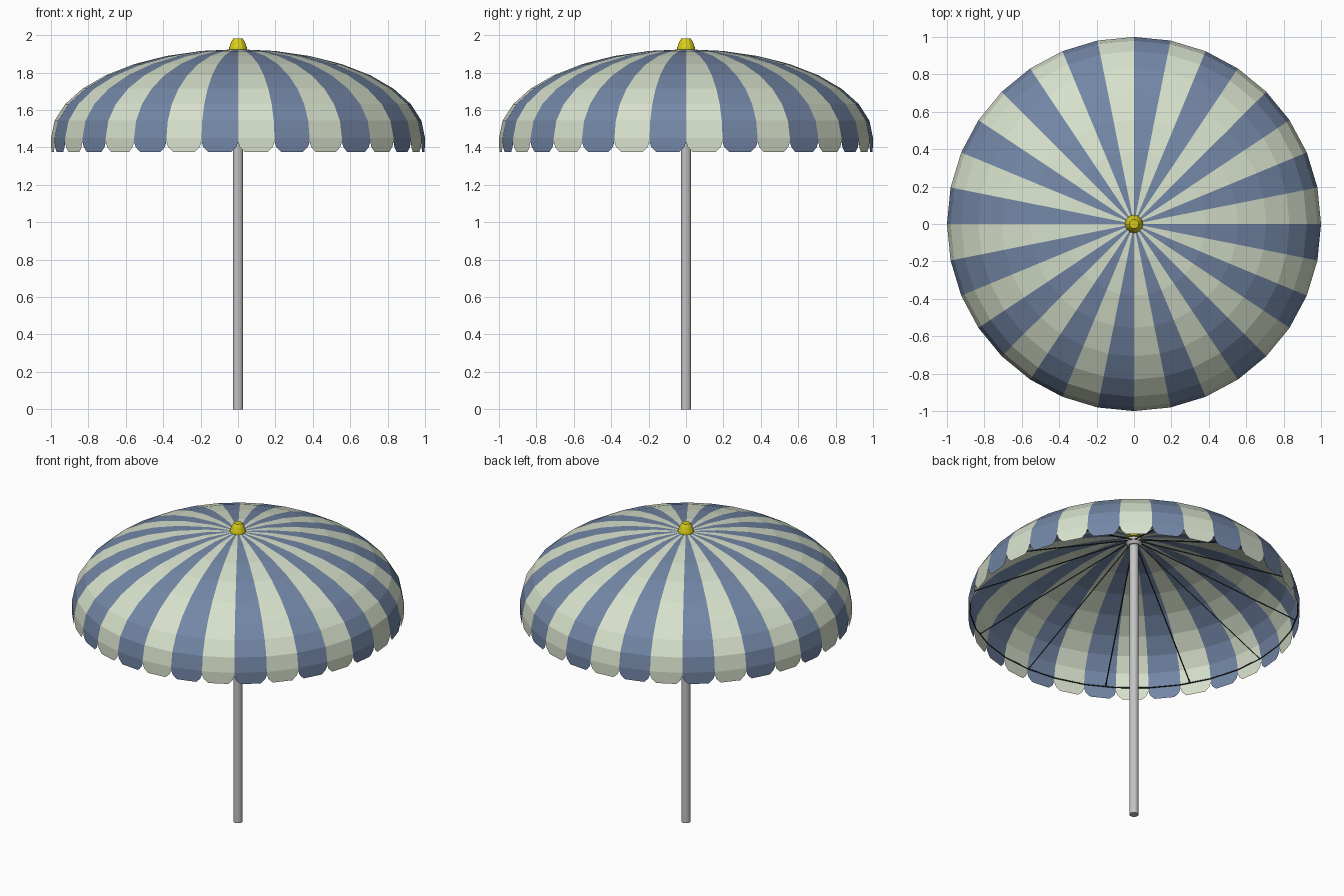
import bpy, bmesh, math
from mathutils import Vector

cube = bpy.data.objects.get("Cube")
if cube:
    bpy.data.objects.remove(cube, do_unlink=True)

SECTORS = 32
RINGS = 8
RIM_Z = 1.45
DOME_H = 0.475


def material(name, rgb, rough=0.7):
    m = bpy.data.materials.new(name)
    m.use_nodes = True
    m.diffuse_color = (*rgb, 1)
    bsdf = next(n for n in m.node_tree.nodes if n.type == 'BSDF_PRINCIPLED')
    bsdf.inputs["Base Color"].default_value = (*rgb, 1)
    bsdf.inputs["Roughness"].default_value = rough
    return m


cream = material("cream_fabric", (0.68, 0.75, 0.60))
blue = material("blue_fabric", (0.17, 0.24, 0.38))
grey = material("grey_metal", (0.55, 0.55, 0.55))
dark = material("dark_wire", (0.04, 0.045, 0.05))
yellow = material("yellow_cap", (0.68, 0.60, 0.01))


def finish(name, bm, mats):
    mesh = bpy.data.meshes.new(name)
    bm.to_mesh(mesh)
    bm.free()
    for m in mats:
        mesh.materials.append(m)
    obj = bpy.data.objects.new(name, mesh)
    bpy.context.collection.objects.link(obj)
    return obj


def polar(r, angle, z):
    return Vector((r * math.cos(angle), r * math.sin(angle), z))


def lathe(name, profile, sides, mat):
    """Closed turned part from (radius, height) points, bottom to top."""
    bm = bmesh.new()
    rings = [[bm.verts.new(polar(r, math.tau * i / sides, z)) for i in range(sides)]
             for r, z in profile]
    for low, high in zip(rings, rings[1:]):
        for i in range(sides):
            j = (i + 1) % sides
            bm.faces.new((low[i], low[j], high[j], high[i]))
    bm.faces.new(rings[0][::-1])
    bm.faces.new(rings[-1])
    return finish(name, bm, [mat])


def wire(name, splines, radius, cyclic=False):
    """Thin round wires along point lists."""
    curve = bpy.data.curves.new(name, 'CURVE')
    curve.dimensions = '3D'
    curve.bevel_depth = radius
    curve.bevel_resolution = 0
    for pts in splines:
        s = curve.splines.new('POLY')
        s.points.add(len(pts) - 1)
        for p, co in zip(s.points, pts):
            p.co = (*co, 1)
        s.use_cyclic_u = cyclic
    curve.materials.append(dark)
    obj = bpy.data.objects.new(name, curve)
    bpy.context.collection.objects.link(obj)


# Striped dome: a flattened half sphere, one stripe per sector
bm = bmesh.new()
step = math.tau / SECTORS
apex = bm.verts.new((0, 0, RIM_Z + DOME_H))
rings = []
for k in range(1, RINGS + 1):
    t = math.pi / 2 * k / RINGS
    rings.append([bm.verts.new(polar(math.sin(t), step * i, RIM_Z + DOME_H * math.cos(t)))
                  for i in range(SECTORS)])
for i in range(SECTORS):
    j = (i + 1) % SECTORS
    stripe = [bm.faces.new((apex, rings[0][i], rings[0][j]))]
    for up, low in zip(rings, rings[1:]):
        stripe.append(bm.faces.new((up[i], low[i], low[j], up[j])))
    for f in stripe:
        f.material_index = i % 2
finish("canopy", bm, [cream, blue])

# Scalloped valance: one rounded flap hanging from each rim edge
half = [(0, 0), (0, -0.02), (0.05, -0.048), (0.19, -0.075)]
flap = half + [(1 - u, z) for u, z in reversed(half)]
bm = bmesh.new()
for i in range(SECTORS):
    a = polar(1, step * i, RIM_Z)
    b = polar(1, step * (i + 1), RIM_Z)
    f = bm.faces.new([bm.verts.new(a.lerp(b, u) + Vector((0, 0, z))) for u, z in flap])
    f.material_index = i % 2
finish("valance", bm, [cream, blue])

# Pole, hub and cap
pole = lathe("pole", [(0.028, 0), (0.028, 1.91)], 16, grey)
hub = lathe("hub", [(0.035, 1.865), (0.05, 1.885), (0.05, 1.905)], 16, grey)
lathe("cap", [(0.05, 1.915), (0.047, 1.935), (0.036, 1.965), (0.025, 1.982)], 12, yellow)
for obj in (pole, hub):
    bpy.ops.object.select_all(action='DESELECT')
    obj.select_set(True)
    bpy.context.view_layer.objects.active = obj
    bpy.ops.object.shade_smooth_by_angle(angle=math.radians(35))

# Thin ribs from the hub to the rim, and the rim wire
RIBS = 12
wire("ribs", [[polar(0.04, math.tau * i / RIBS, 1.89), polar(0.985, math.tau * i / RIBS, RIM_Z)]
              for i in range(RIBS)], 0.004)
wire("rim_wire", [[polar(0.99, step * i, RIM_Z) for i in range(SECTORS)]], 0.004, True)
